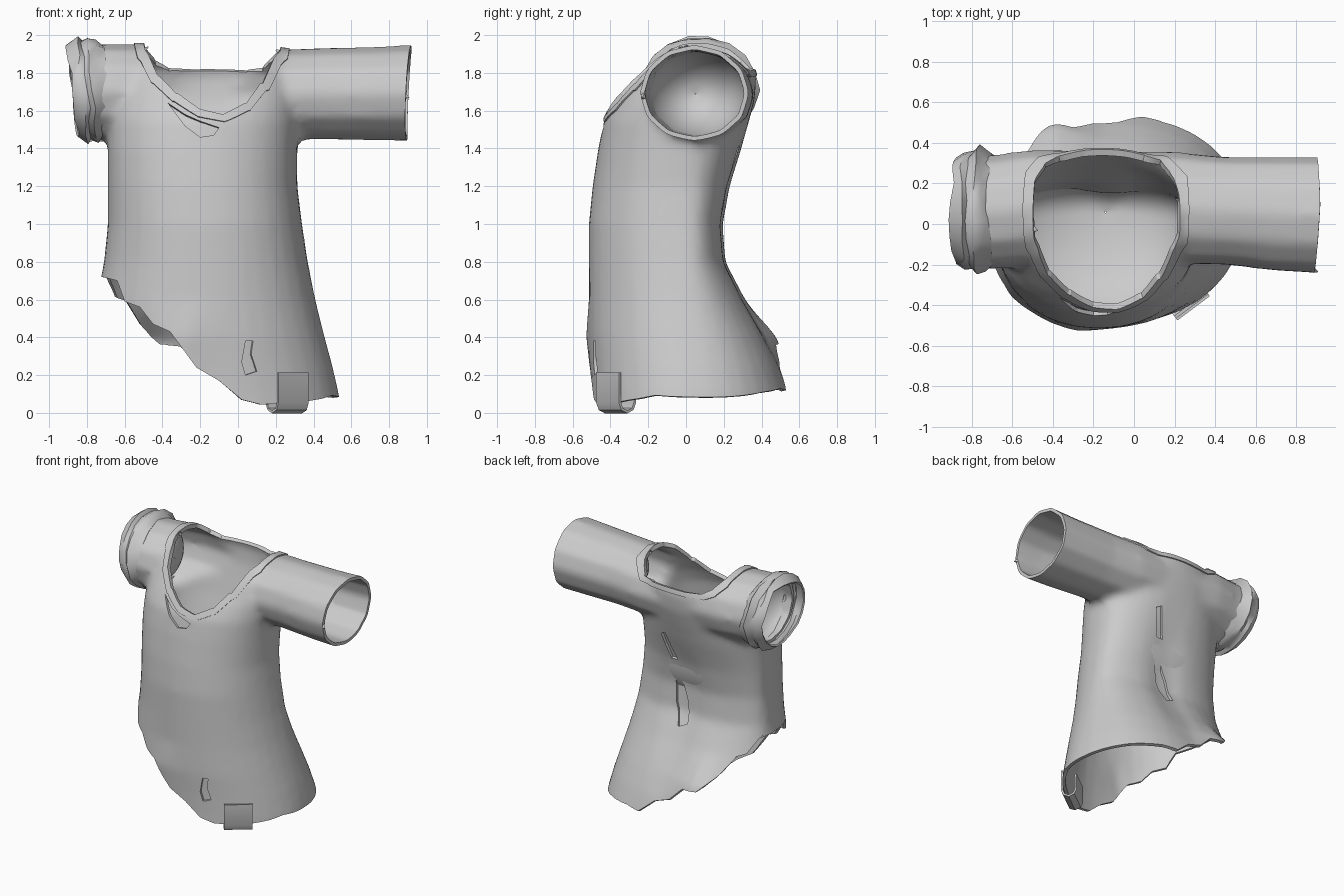
import bpy, bmesh, math, random
from mathutils import Vector

if "Cube" in bpy.data.objects:
    bpy.data.objects.remove(bpy.data.objects["Cube"])

random.seed(4)
fabric = bpy.data.materials.new("grey fabric")
fabric.diffuse_color = (0.6, 0.6, 0.6, 1)
fabric.use_nodes = True
fabric.node_tree.nodes["Principled BSDF"].inputs["Base Color"].default_value = fabric.diffuse_color
cut_mark = bpy.data.materials.new("cut marker")


def loft(name, rings, caps=True, closed=True, mat=0):
    """Skin a list of equal-length point rings."""
    bm = bmesh.new()
    vs = [[bm.verts.new(p) for p in r] for r in rings]
    n = len(vs[0])
    for a, b in zip(vs, vs[1:]):
        for i in range(n if closed else n - 1):
            j = (i + 1) % n
            bm.faces.new((a[i], a[j], b[j], b[i]))
    if caps:
        bm.faces.new(vs[0][::-1])
        bm.faces.new(vs[-1])
        bmesh.ops.triangulate(bm, faces=bm.faces)
    bmesh.ops.recalc_face_normals(bm, faces=bm.faces)
    for f in bm.faces:
        f.material_index = mat
    me = bpy.data.meshes.new(name)
    bm.to_mesh(me)
    bm.free()
    me.materials.append(fabric)
    if mat:
        me.materials.append(cut_mark)
    ob = bpy.data.objects.new(name, me)
    bpy.context.collection.objects.link(ob)
    return ob


def modify(ob, kind, **props):
    m = ob.modifiers.new(kind, kind)
    for k, v in props.items():
        setattr(m, k, v)
    bpy.context.view_layer.objects.active = ob
    bpy.ops.object.modifier_apply(modifier=m.name)


def boolean(ob, cutter, op="DIFFERENCE"):
    modify(ob, "BOOLEAN", object=cutter, operation=op, solver="EXACT")


def duplicate(ob, name):
    new = ob.copy()
    new.data = ob.data.copy()
    new.name = name
    bpy.context.collection.objects.link(new)
    return new


def prism(name, sections):
    """Cutter along y: list of (y, [(x, z), ...])."""
    return loft(name, [[(x, y, z) for x, z in pts] for y, pts in sections], mat=1)


def open_shell(ob, thickness, offset, inset=0):
    """Drop the cut faces, then give the cloth its thickness."""
    bm = bmesh.new()
    bm.from_mesh(ob.data)
    bmesh.ops.delete(bm, geom=[f for f in bm.faces if f.material_index == 1], context="FACES")
    bm.to_mesh(ob.data)
    bm.free()
    while len(ob.data.materials) > 1:
        ob.data.materials.pop(index=1)
    if inset:
        modify(ob, "DISPLACE", strength=-inset, mid_level=0)
    modify(ob, "SOLIDIFY", thickness=thickness, offset=offset)


def smooth(ob, angle=40):
    bpy.ops.object.select_all(action="DESELECT")
    ob.select_set(True)
    bpy.context.view_layer.objects.active = ob
    bpy.ops.object.shade_smooth_by_angle(angle=math.radians(angle))


def power(v, e):
    return math.copysign(abs(v) ** e, v)


def bump(x, z, cx, cz, wx, wz):
    return math.exp(-((x - cx) / wx) ** 2 - ((z - cz) / wz) ** 2)


# torso rings: z, left x, right x, front y, back y
TORSO = [(-.1, -.82, .56, -.5, .57), (.1, -.82, .535, -.5, .555), (.25, -.8, .50, -.505, .5),
         (.4, -.78, .46, -.515, .43), (.6, -.75, .41, -.515, .32), (.8, -.71, .37, -.515, .22),
         (1, -.69, .34, -.515, .205), (1.2, -.69, .315, -.495, .24), (1.4, -.69, .315, -.465, .3),
         (1.55, -.68, .32, -.435, .34), (1.65, -.66, .32, -.38, .365), (1.78, -.62, .3, -.29, .375),
         (1.88, -.56, .27, -.2, .34), (1.95, -.5, .2, -.05, .25)]
# sleeve rings: x, centre y, centre z, radius y, radius z
SLEEVES = [(-.9, .06, 1.7, .28, .25), (-.68, .06, 1.7, .285, .255), (-.5, .08, 1.7, .29, .255),
           (.2, .08, 1.685, .28, .24), (.45, .065, 1.69, .27, .245), (.7, .05, 1.69, .285, .25),
           (1.05, .04, 1.695, .295, .26)]


def torso_ring(z, xl, xr, yf, yb):
    ring = []
    front_pow = 1.02 - .2 * min(1, max(0, z) / 1.3)   # boxier chest, rounder hem
    back_pow = .82 + .06 * min(1, max(0, z) / 1.3)
    for i in range(36):
        a = math.tau * i / 36
        c, s = math.cos(a), math.sin(a)
        x = (xl + xr) / 2 + (xr - xl) / 2 * power(c, .94)
        y = power(s, back_pow if s > 0 else front_pow) * (yb if s > 0 else -yf)
        if s > 0:  # spine groove and flared flap at the torn back
            y += s * (.1 * bump(x, z, -.44, .36, .16, .16) - .04 * bump(x, z, -.12, .85, .13, .5))
        else:      # small outward flap at the torn front
            y -= .035 * bump(x, z, -.3, .34, .12, .1)
        ring.append((x, y, z))
    return ring


body = loft("shirt_body", [torso_ring(*r) for r in TORSO])
tube = loft("sleeve_volume", [[(x, cy + ry * math.cos(math.tau * i / 12), cz + rz * math.sin(math.tau * i / 12))
                               for i in range(12)] for x, cy, cz, ry, rz in SLEEVES])
boolean(body, tube, "UNION")
modify(body, "REMESH", mode="VOXEL", voxel_size=.027)
modify(body, "SMOOTH", factor=.5, iterations=6)
body.data.materials.clear()
body.data.materials.append(fabric)
body.data.materials.append(cut_mark)

# neck opening, lower at the front than at the back
NECK_F = [(-.57, 2.25), (-.49, 1.9), (-.42, 1.76), (-.32, 1.67), (-.2, 1.6),
          (-.08, 1.575), (.04, 1.62), (.13, 1.72), (.22, 1.9), (.29, 2.25)]
NECK_B = [(-.57, 2.25), (-.49, 1.93), (-.44, 1.87), (-.37, 1.83), (-.25, 1.82),
          (-.1, 1.82), (.05, 1.82), (.13, 1.83), (.22, 1.92), (.29, 2.25)]


def neck(name, grow, drop):
    f, b = ([(-.135 + (x + .135) * grow, z - drop) for x, z in p] for p in (NECK_F, NECK_B))
    return prism(name, [(-.8, f), (-.42, f), (.37, b), (.8, b)])


neck_cut, collar_cut = neck("neck_cutter", 1, 0), neck("collar_cutter", 1.12, .035)

# collar band taken from the same surface
collar = duplicate(body, "collar_band")
boolean(collar, collar_cut, "INTERSECT")
boolean(collar, neck_cut)

# ragged hem climbing to the left side
HEM_F = [(-1.1, .74), (-.72, .72), (-.64, .7), (-.6, .59), (-.52, .56), (-.45, .47), (-.36, .43),
         (-.22, .24), (-.1, .17), (.02, .07), (.12, .045), (.3, .05), (.53, .09), (1, .1)]
HEM_B = [(-1.1, .75), (-.72, .72), (-.66, .62), (-.6, .6), (-.52, .47), (-.42, .37), (-.3, .36),
         (-.2, .26), (-.08, .22), (.04, .12), (.15, .13), (.35, .11), (.53, .08), (1, .08)]
base = [(1, -.5), (-1.1, -.5)]
cutters = [neck_cut, prism("hem_cutter", [(-1, HEM_F + base), (-.25, HEM_F + base),
                                          (.25, HEM_B + base), (1, HEM_B + base)])]
# sleeve ends
cutters.append(prism("right_sleeve_cutter", [(y, [(.88 + e, 1.3), (1.3, 1.3), (1.3, 2.2), (.92 + e, 2.2)])
                                             for y, e in ((-.6, -.03), (.1, .01), (.6, 0))]))
cutters.append(prism("left_sleeve_cutter", [(y, [(-1.3, 1.3), (-.76, 1.3), (-.78, 2.2), (-1.3, 2.2)])
                                            for y in (-.6, .6)]))
for c in cutters:
    boolean(body, c)

# untorn lining just inside the cloth
lining = duplicate(body, "inner_lining")
open_shell(lining, .004, -1, inset=.019)
smooth(lining)

# tears: near y, far y, outline
TEARS = [(-1, -.2, [(-.37, 1.64), (-.28, 1.58), (-.2, 1.545), (-.1, 1.51), (-.13, 1.47), (-.2, 1.46), (-.28, 1.52)]),
         (-1, -.2, [(.04, .38), (.08, .38), (.07, .31), (.1, .22), (.04, .2), (.02, .27)]),
         (.05, 1, [(-.02, 1.42), (.02, 1.4), (0, 1.3), (-.03, 1.2), (-.08, 1.2), (-.05, 1.3)]),
         (.05, 1, [(-.08, 1.06), (-.04, 1.02), (-.05, .85), (-.1, .7), (-.17, .73), (-.14, .9)])]
for k, (y0, y1, pts) in enumerate(TEARS):
    cutters.append(prism(f"tear_cutter_{k + 1}", [(y0, pts), (y1, pts)]))
    boolean(body, cutters[-1])
open_shell(body, .02, -1)
open_shell(collar, .009, 1)
smooth(body)
smooth(collar)


# rounded inner closures: rings shrink along the depth like a bowl
def bowl(name, ring, centre, depth):
    centre, depth = Vector(centre), Vector(depth)
    rings = []
    for k in range(9):
        t = math.pi / 2 * k / 8.05
        rings.append([centre.lerp(Vector(p), math.cos(t)) + depth * math.sin(t) for p in ring])
    smooth(loft(name, rings, caps=False), 80)


def oval(x, r):
    return [(x, .05 + (.28 - r) * math.cos(math.tau * i / 28), 1.693 + (.248 - r) * math.sin(math.tau * i / 28))
            for i in range(28)]


bowl("neck_closure", [(-.185 + (x + .185) * .97, y * .96, z) for x, y, z in torso_ring(*TORSO[7])],
     (-.14, .06, 1.2), (0, 0, -.3))
bowl("right_sleeve_closure", oval(.72, .012), (.72, .05, 1.69), (-.4, 0, 0))
bowl("left_sleeve_closure", oval(-.74, .02), (-.74, .06, 1.7), (.16, 0, 0))

# crumpled cuff on the torn left sleeve: x, radius y, radius z
CUFF = [(-.69, .27, .245), (-.735, .295, .265), (-.77, .318, .28), (-.8, .285, .265),
        (-.83, .295, .28), (-.875, .265, .25)]
rings = []
for x, ry, rz in CUFF:
    ring = []
    for i in range(18):
        a = math.tau * i / 18
        j = random.uniform(-.012, .012)
        ring.append((x - .028 * math.sin(a) + j, .065 + (ry + j) * math.cos(a), 1.708 + (rz + j) * math.sin(a)))
    rings.append(ring)
cuff = loft("torn_left_cuff", rings, caps=False)
modify(cuff, "SOLIDIFY", thickness=.014, offset=-1)
smooth(cuff, 50)

# folded tag hooked over the hem
HOOK = [(0, .21), (0, .05), (.015, .015), (.05, 0), (.085, .015), (.1, .05), (.1, .17)]
out, side, origin = Vector((.6, -.8, 0)), Vector((.8, .6, 0)), Vector((.29, -.41, .005))
tag = loft("hem_tag", [[origin - out * d + side * w + Vector((0, 0, z)) for d, z in HOOK] for w in (-.1, .1)],
           caps=False, closed=False)
modify(tag, "SOLIDIFY", thickness=.014, offset=0)
smooth(tag)

# tidy helpers
for ob in cutters + [collar_cut, tube]:
    bpy.data.objects.remove(ob)
bpy.data.materials.remove(cut_mark)
